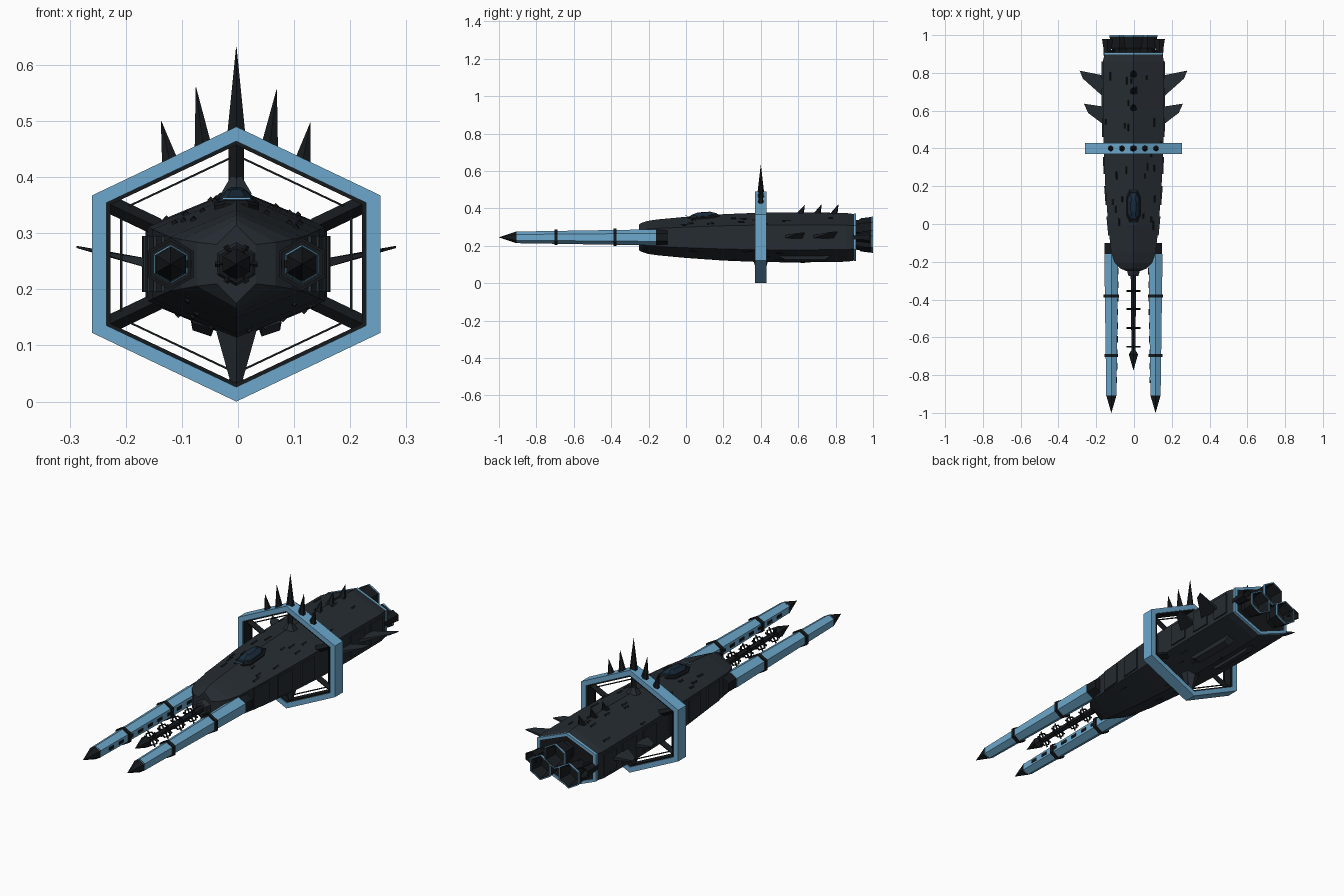
import bpy, bmesh, math, random
from mathutils import Vector

if "Cube" in bpy.data.objects:
    bpy.data.objects.remove(bpy.data.objects["Cube"])

random.seed(4)
CX, CZ = -0.003, 0.245   # axis of the ship


def material(name, rgb):
    m = bpy.data.materials.new(name)
    m.diffuse_color = (*rgb, 1)
    m.use_nodes = True
    m.node_tree.nodes["Principled BSDF"].inputs["Base Color"].default_value = m.diffuse_color
    return m


DARK = material("dark_hull", (0.019, 0.025, 0.032))
BLACK = material("black_metal", (0.008, 0.010, 0.012))
BLUE = material("blue_paint", (0.15, 0.39, 0.60))
GLASS = material("canopy_glass", (0.010, 0.025, 0.045))


def loft(name, rings, mat, closed=False):
    """Skin a list of equal-length rings; cap both ends unless closed."""
    bm = bmesh.new()
    vs = [[bm.verts.new(Vector(p) + Vector((CX, 0, 0))) for p in r] for r in rings]
    n, k = len(rings[0]), len(rings)
    for i in range(k if closed else k - 1):
        a, b = vs[i], vs[(i + 1) % k]
        for j in range(n):
            bm.faces.new((a[j], a[(j + 1) % n], b[(j + 1) % n], b[j]))
    if not closed:
        bm.faces.new(vs[0])
        bm.faces.new(vs[-1])
    bmesh.ops.recalc_face_normals(bm, faces=bm.faces)
    me = bpy.data.meshes.new(name)
    bm.to_mesh(me)
    bm.free()
    me.materials.append(mat)
    ob = bpy.data.objects.new(name, me)
    bpy.context.collection.objects.link(ob)
    return ob


def prism(name, a, b, r1, r2, n, mat, flat=1.0):
    """Tapered n-sided bar from a to b, first corner pointing up."""
    a, b = Vector(a), Vector(b)
    d = (b - a).normalized()
    up = Vector((0, 1, 0)) if abs(d.z) > 0.9 else Vector((0, 0, 1))
    u = (up - d * up.dot(d)).normalized()
    v = d.cross(u)
    ring = lambda c, r: [c + u * (r * math.cos(t)) + v * (r * flat * math.sin(t))
                         for t in (2 * math.pi * i / n for i in range(n))]
    return loft(name, [ring(a, r1), ring(b, max(r2, 0.0005))], mat)


def box(name, c, s, mat):
    x, y, z = c
    q = [(-1, -1), (1, -1), (1, 1), (-1, 1)]
    return loft(name, [[(x + i * s[0] / 2, y + k * s[1] / 2, z + j * s[2] / 2) for i, j in q]
                       for k in (-1, 1)], mat)


def hexagon(y, hw, hz, cx=0, cz=CZ):
    """Pointed-top hexagon in the xz plane."""
    return [(cx + hw * i, y, cz + hz * j) for i, j in
            ((0, 1), (1, .5), (1, -.5), (0, -1), (-1, -.5), (-1, .5))]


def hex_frame(name, y0, y1, outer, inner, mat, cx=0, cz=CZ):
    loft(name, [hexagon(y0, *outer, cx, cz), hexagon(y1, *outer, cx, cz),
                hexagon(y1, *inner, cx, cz), hexagon(y0, *inner, cx, cz)], mat, closed=True)


# hull: y, half width, half height
STATIONS = [(-.25, .035, .070), (-.235, .070, .078), (-.205, .098, .088), (-.15, .118, .096),
            (0, .134, .110), (.2, .149, .124), (.4, .158, .132), (.6, .162, .134),
            (.86, .162, .130), (.90, .153, .124)]


def hull_at(y):
    for a, b in zip(STATIONS, STATIONS[1:]):
        if a[0] <= y <= b[0]:
            t = (y - a[0]) / (b[0] - a[0])
            return a[1] + (b[1] - a[1]) * t, a[2] + (b[2] - a[2]) * t
    return STATIONS[-1][1:]


def skin_z(x, y, sign=1):
    hw, hz = hull_at(y)
    return CZ + sign * hz * (1 - .5 * abs(x) / hw)


loft("hull", [hexagon(*s) for s in STATIONS], DARK)
hex_frame("stern_trim", .897, .909, (.156, .127), (.140, .113), BLUE)
loft("stern_plate", [hexagon(.89, .142, .115), hexagon(.905, .142, .115)], BLACK)

# canopy on the spine
loft("canopy_frame", [[(x * f, .095 + y * f, skin_z(x * f, .095 + y * f) + h) for x, y in
     ((.022, -.088), (.040, -.05), (.040, .05), (.022, .088),
      (-.022, .088), (-.040, .05), (-.040, .05 - .1), (-.022, -.088))]
     for f, h in ((1, -.01), (1, .006), (.85, .010))], BLACK)
loft("canopy", [[(x * f, .095 + y * f, skin_z(x * f, .095 + y * f) + h) for x, y in
     ((.018, -.076), (.033, -.045), (.033, .045), (.018, .076),
      (-.018, .076), (-.033, .045), (-.033, -.045), (-.018, -.076))]
     for f, h in ((1, 0), (.9, .014), (.45, .022))], GLASS)
box("canopy_sill", (0, .0, .362), (.05, .006, .003), BLUE)

# dorsal spikes
for y, h in ((.61, .040), (.70, .044), (.79, .044)):
    prism("dorsal_spike", (0, y, .365), (0, y + .025, .378 + h), .020, 0, 6, BLACK)

# ring: blue hexagon, dark liner, thin wire frame
hex_frame("ring", .37, .43, (.257, .245), (.231, .219), BLUE)
hex_frame("ring_liner", .375, .425, (.232, .220), (.224, .212), BLACK)
hex_frame("ring_wire", .396, .404, (.207, .196), (.203, .192), BLACK)

# crown of spikes on the ring
for x, tip, z in ((0, 0, .632), (.058, .072, .556), (-.058, -.072, .560),
                  (.116, .132, .497), (-.116, -.134, .500)):
    base = .485 - abs(x) * .477
    prism("ring_spike", (x, .4, base - .012), (tip, .4, z), .019, 0, 6, BLACK)

# struts between hull and ring
prism("top_strut", (0, .4, .37), (0, .4, .46), .014, .014, 4, BLACK)
prism("top_strut_foot", (0, .4, .37), (0, .4, .40), .032, .012, 6, DARK)
prism("bottom_strut", (0, .4, .04), (0, .4, .02), .013, .013, 4, BLACK)
prism("bottom_strut_foot", (0, .4, .14), (0, .4, .035), .046, .012, 6, DARK)
for sx in (-1, 1):
    for sz in (-1, 1):
        prism("side_strut", (sx * .14, .4, CZ + sz * .066), (sx * .228, .4, CZ + sz * .108),
              .016, .016, 4, BLACK)

for s in (-1, 1):
    # main gun barrel
    bx = s * .117
    prism("gun_barrel", (bx, -.16, CZ), (bx, -.91, CZ), .043, .031, 6, BLUE)
    prism("gun_tip", (bx, -.905, CZ), (bx, -1.0, CZ), .032, 0, 6, BLACK)
    for y, r in ((-.38, .047), (-.695, .042)):
        prism("gun_band", (bx, y - .008, CZ), (bx, y + .008, CZ), r, r, 6, BLACK)
    prism("gun_socket", (bx, -.165, CZ), (bx, -.10, CZ), .041, .041, 6, BLACK)
    for i in range(9):
        y = -.25 - i * .072
        r = .043 + .016 * (y + .16)
        box("barrel_slot", (bx - s * r * .866, y, CZ), (.006, .034, .014), BLACK)

    # armour panels along the flank
    for y0, y1 in ((-.06, .04), (.10, .20), (.265, .355), (.46, .56), (.62, .72), (.77, .86)):
        rows = []
        for y in (y0, y1):
            w, h = hull_at(y)[0], .050
            rows.append([(s * (w - .008), y, CZ - h), (s * (w + .006), y, CZ - h),
                         (s * (w + .006), y, CZ + h), (s * (w - .008), y, CZ + h)])
        loft("flank_panel", rows, DARK)

    # side fins, thin swept plates
    for fin in ([(.150, .665), (.150, .785), (.285, .812), (.268, .770)],
                [(.150, .520), (.150, .620), (.262, .637), (.240, .588)],):
        loft("side_fin", [[(s * x, y, .247 + (x - .16) * .23 + d * (.009 if x < .2 else .002))
                           for x, y in fin] for d in (-1, 1)], DARK)

    # ventral pods
    loft("belly_pod", [[(s * x, y, z) for x, z in
         ((.038, .135), (.045, .122 + e), (.078, .133 + e), (.084, .160))]
         for y, e in ((.50, .008), (.53, -.006), (.74, -.006), (.77, .008))], DARK)

    # vernier thruster
    rings = [(.89, .020), (.93, .022), (.98, .030), (.98, .025), (.93, .016)]
    loft("vernier", [hexagon(y, r * .95, r, s * .138) for y, r in rings], BLACK)
    prism("vernier_strut", (s * .128, .91, CZ + .02), (s * .07, .93, CZ - .01), .006, .006, 4, BLACK)

# three main engines
for ex, ez in ((0, .295), (-.075, .222), (.075, .222)):
    rings = [(.89, .042), (.925, .044), (.935, .052), (.998, .060), (.998, .054), (.94, .040)]
    loft("engine_bell", [hexagon(y, r * .866, r, ex, ez) for y, r in rings], BLACK)
    hex_frame("engine_rim", .992, 1.0, (.0525, .0605), (.048, .0555), BLUE, ex, ez)

# bow lance between the barrels
prism("lance_collar", (0, -.24, CZ), (0, -.275, CZ), .042, .030, 6, DARK)
prism("lance_shaft", (0, -.24, CZ), (0, -.68, CZ), .017, .012, 6, BLACK)
prism("lance_tip", (0, -.69, CZ), (0, -.775, CZ), .028, 0, 6, BLACK)
prism("lance_tip_base", (0, -.67, CZ), (0, -.69, CZ), .014, .028, 6, BLACK)
for i, y in enumerate((-.355, -.45, -.55, -.65)):
    for k in range(3):
        t = math.pi * k / 3
        dx, dz = .038 * math.cos(t), .038 * math.sin(t)
        prism("lance_prong", (-dx, y, CZ - dz), (dx, y, CZ + dz), .005, .005, 4, BLACK)
    hex_frame("lance_hoop", y - .003, y + .003, (.030, .034), (.025, .029), BLACK)

# scattered surface details on the upper and lower hull
for sign, count in ((1, 34), (-1, 20)):
    for _ in range(count):
        y = random.uniform(-.16, .84)
        x = random.choice((-1, 1)) * random.uniform(.02, .92) * hull_at(y)[0]
        if abs(x) < .05 and y < .22:
            continue
        l = random.uniform(.012, .025)
        prism("hull_detail", (x, y - l, skin_z(x, y - l, sign)), (x, y + l, skin_z(x, y + l, sign)),
              .006, .006, 4, BLACK)
